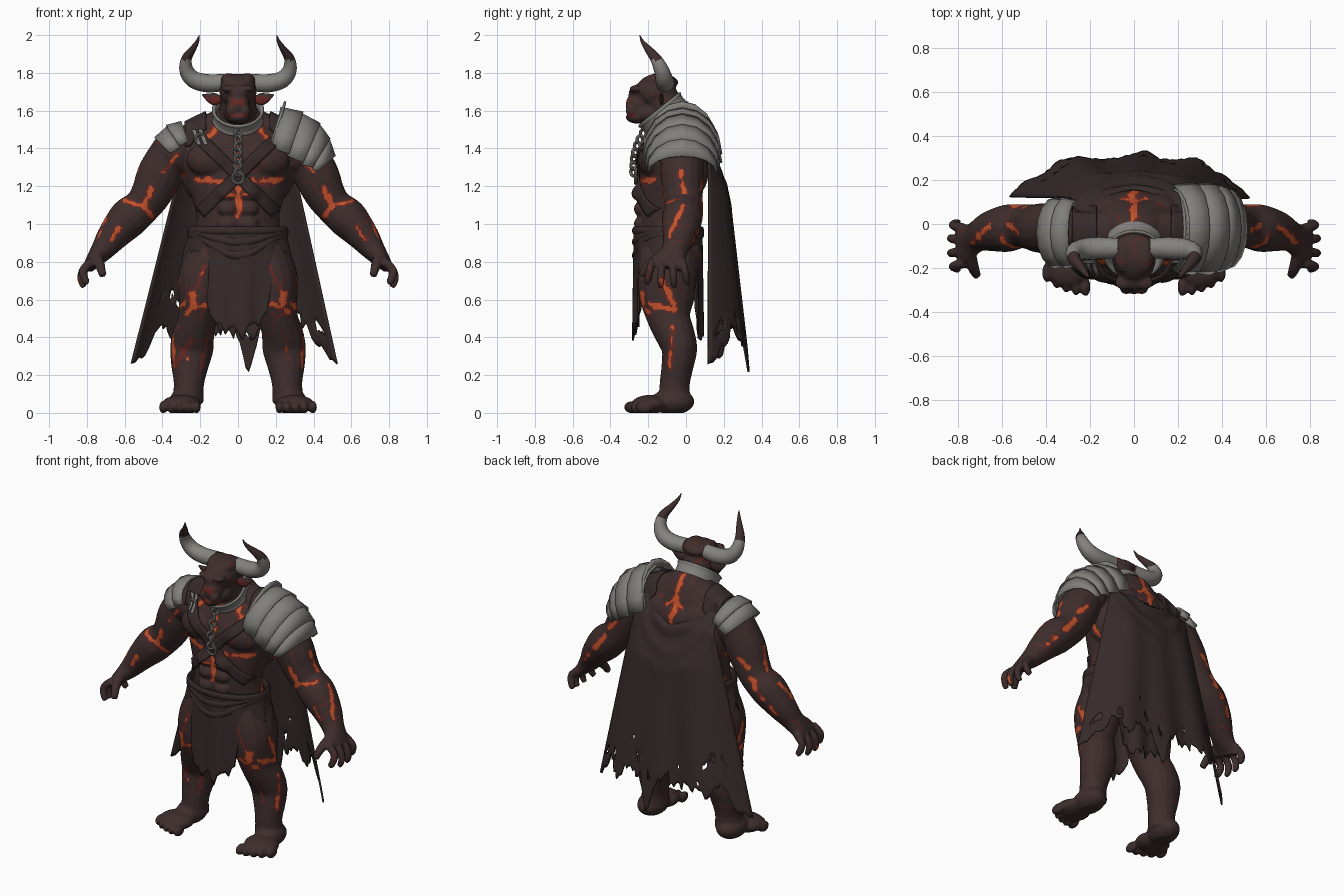
import bpy, bmesh, math, random
from math import sin, cos, pi, radians
from mathutils import Vector, Matrix, noise
from mathutils.bvhtree import BVHTree

random.seed(4)
cube = bpy.data.objects.get("Cube")
if cube:
    bpy.data.objects.remove(cube, do_unlink=True)


def material(name, color):
    mat = bpy.data.materials.new(name)
    mat.use_nodes = True
    mat.diffuse_color = (*color, 1)
    for node in mat.node_tree.nodes:
        if node.type == 'BSDF_PRINCIPLED':
            node.inputs["Base Color"].default_value = (*color, 1)
    return mat


skin = material("dark_skin", (.048, .027, .026))
ember = material("ember_orange", (.55, .085, .024))
scorch = material("scorched_red", (.13, .021, .017))
cloth = material("dark_cloth", (.038, .024, .024))
leather = material("dark_leather", (.036, .022, .022))
metal = material("grey_metal", (.22, .213, .197))
horn_grey = material("grey_horn", (.235, .226, .208))


def finish(name, bm, mats, thickness=0, angle=40):
    bmesh.ops.recalc_face_normals(bm, faces=bm.faces)
    mesh = bpy.data.meshes.new(name)
    bm.to_mesh(mesh)
    bm.free()
    obj = bpy.data.objects.new(name, mesh)
    bpy.context.collection.objects.link(obj)
    for mat in mats:
        mesh.materials.append(mat)
    smooth(obj, angle)
    if thickness:
        mod = obj.modifiers.new("thickness", 'SOLIDIFY')
        mod.thickness, mod.offset = thickness, 0
    return obj


def smooth(obj, angle):
    bpy.ops.object.select_all(action='DESELECT')
    obj.select_set(True)
    bpy.context.view_layer.objects.active = obj
    bpy.ops.object.shade_smooth_by_angle(angle=radians(angle))


def spline(points, steps=4):
    pts = [Vector(p) for p in points]
    pts = [pts[0]] + pts + [pts[-1]]
    out = []
    for a, b, c, d in zip(pts, pts[1:], pts[2:], pts[3:]):
        for k in range(steps):
            t = k / steps
            out.append((b * 2 + (c - a) * t + (a * 2 - b * 5 + c * 4 - d) * t ** 2
                        + (b * 3 - a - c * 3 + d) * t ** 3) / 2)
    return out + [pts[-1]]


def loft(bm, points, flip=1, n=16):
    """Elliptical tube through (x, y, z, side radius, depth radius)."""
    path = spline(points)
    mid = [Vector(p[:3]) for p in path]
    rings = []
    for i, p in enumerate(path):
        t = mid[min(i + 1, len(mid) - 1)] - mid[max(i - 1, 0)]
        side = t.cross(Vector((0, 1, 0))).normalized()
        deep = side.cross(t).normalized()
        ring = []
        for k in range(n):
            a = k * 2 * pi / n
            co = mid[i] + side * p[3] * cos(a) + deep * p[4] * sin(a)
            ring.append(bm.verts.new((co.x * flip, co.y, co.z)))
        rings.append(ring)
    for r, s in zip(rings, rings[1:]):
        for k in range(n):
            bm.faces.new((r[k], r[k - 1], s[k - 1], s[k]))
    bm.faces.new(rings[0])
    bm.faces.new(rings[-1])


def blob(bm, center, radii):
    bmesh.ops.create_uvsphere(bm, u_segments=18, v_segments=12, radius=1,
                              matrix=Matrix.Translation(center) @ Matrix.Diagonal((*radii, 1)))


def sheet(bm, fn, nu, nv, keep=lambda u, v: True):
    """Grid surface from fn(u, v) with u and v running 0 to 1."""
    grid = [[bm.verts.new(fn(i / nu, j / nv)) for j in range(nv + 1)] for i in range(nu + 1)]
    for i in range(nu):
        for j in range(nv):
            if keep(i / nu, j / nv):
                bm.faces.new((grid[i][j], grid[i + 1][j], grid[i + 1][j + 1], grid[i][j + 1]))
    bmesh.ops.remove_doubles(bm, verts=bm.verts, dist=.0001)


# Body: overlapping muscle forms fused into one skin
bm = bmesh.new()
loft(bm, [(0, -.09, .76, .2, .13), (0, -.09, .92, .23, .155), (0, -.1, 1.05, .22, .155),
          (0, -.08, 1.2, .265, .17), (0, -.06, 1.33, .3, .185), (0, -.04, 1.45, .27, .165),
          (0, -.04, 1.55, .16, .12), (0, -.07, 1.6, .1, .08)], n=28)
loft(bm, [(0, -.05, 1.48, .11, .11), (0, -.1, 1.6, .1, .1), (0, -.15, 1.7, .09, .09)])
blob(bm, (0, .02, 1.37), (.2, .135, .15))
# Head: skull, flat crown, brow, snout and jaw
for center, radii in [((0, -.16, 1.7), (.1, .11, .09)), ((0, -.14, 1.75), (.092, .1, .045)),
                      ((0, -.255, 1.63), (.062, .065, .07)), ((0, -.2, 1.585), (.078, .09, .055)),
                      ((0, -.25, 1.565), (.062, .07, .035)), ((0, -.245, 1.69), (.055, .06, .05))]:
    blob(bm, center, radii)
for m in (1, -1):
    loft(bm, [(.34, -.02, 1.41, .105, .11), (.41, -.02, 1.27, .12, .115), (.46, -.015, 1.16, .108, .105),
              (.51, -.01, 1.09, .098, .1), (.58, -.02, 1.03, .106, .108), (.66, -.035, .94, .085, .09),
              (.72, -.06, .86, .062, .07), (.77, -.09, .8, .04, .09), (.785, -.1, .77, .03, .095)], m)
    loft(bm, [(.14, -.09, .86, .12, .155), (.185, -.1, .72, .13, .155), (.2, -.1, .6, .115, .145),
              (.215, -.09, .5, .103, .115), (.235, -.06, .42, .11, .105), (.245, -.035, .34, .115, .095),
              (.255, -.045, .25, .1, .085), (.26, -.06, .15, .08, .08), (.265, -.06, .06, .085, .085)], m)
    loft(bm, [(.05, -.04, 1.57, .06, .08), (.18, -.03, 1.51, .06, .09), (.32, -.03, 1.44, .06, .09)], m)
    # Fingers and thumb
    for k in range(4):
        y = -.18 + k * .054
        fan = (k - 1.5) * .018
        short = .02 if k in (0, 3) else 0
        loft(bm, [(.775, y, .8, .026, .023), (.82, y + fan * .4, .755, .024, .021),
                  (.83 - short, y + fan * .8, .705, .022, .02),
                  (.815 - short, y + fan, .665 + short, .016, .016)], m, 8)
    loft(bm, [(.75, -.13, .83, .032, .032), (.73, -.2, .78, .027, .027), (.715, -.235, .725, .02, .02)], m, 8)
    for center, radii in [((.33, -.03, 1.38), (.115, .125, .125)), ((.13, -.17, 1.34), (.145, .085, .1)),
                          ((.2, -.01, 1.27), (.1, .13, .15)), ((.1, .03, 1.38), (.13, .11, .13)),
                          ((.1, 0, .83), (.12, .09, .1)), ((.19, -.15, .67), (.1, .1, .15)),
                          ((.22, -.15, .52), (.07, .06, .055)), ((.28, -.07, .06), (.085, .115, .07)),
                          ((.3, -.19, .045), (.105, .1, .05)), ((.045, -.265, 1.715), (.042, .035, .02)),
                          ((.05, -.14, 1.757), (.042, .085, .042)), ((.035, -.285, 1.6), (.032, .035, .035))]:
        blob(bm, (center[0] * m, *center[1:]), radii)
    for z in (1.0, 1.08, 1.16):
        blob(bm, (.055 * m, -.24, z), (.053, .036, .04))
    for k in range(5):
        blob(bm, ((.22 + k * .044) * m, -.285 + k * k * .004, .03), (.022, .045, .033))
body = finish("body", bm, [])
fuse = body.modifiers.new("fuse", 'REMESH')
fuse.mode, fuse.voxel_size = 'VOXEL', .0085
soft = body.modifiers.new("soften", 'SMOOTH')
soft.factor, soft.iterations = .5, 3
baked = bpy.data.meshes.new_from_object(body.evaluated_get(bpy.context.evaluated_depsgraph_get()))
body.modifiers.clear()
body.data = baked
for v in baked.vertices:
    v.co.z = max(0, v.co.z)
baked.materials.clear()
for mat in (skin, ember, scorch):
    baked.materials.append(mat)

# Glowing cracks: strips (start, end, half width) on front, outer and back skin
front = [(.08, 1.225, .23, 1.235, .011), (0, 1.17, 0, 1.05, .014), (0, 1.15, .09, 1.16, .007),
         (0, 1.26, 0, 1.2, .026), (0, 1.5, 0, 1.28, .008), (.1, 1.53, .15, 1.46, .01),
         (.46, 1.18, .5, 1.1, .013), (.49, 1.1, .6, 1.12, .007), (.5, 1.1, .46, 1.04, .01),
         (.63, .98, .67, .92, .007), (.17, .78, .24, .62, .001), (.245, .62, .235, .56, .018),
         (.235, .56, .17, .57, .009), (.235, .56, .28, .52, .011), (.24, .42, .27, .28, -.004),
         (.32, 1.36, .4, 1.28, .003), (.12, .68, .2, .5, -.004), (.06, 1.33, .2, 1.4, -.004)]
outer = [(-.03, 1.28, 0, 1.14, .01), (0, 1.13, -.1, .92, .009), (-.13, .7, -.07, .58, .01),
         (-.2, .58, -.07, .55, .011), (-.07, .46, -.09, .24, .005)]
back = [(0, 1.62, 0, 1.34, .018), (0, 1.5, .05, 1.47, .008), (.52, 1.12, .6, 1.02, .012),
        (.44, 1.24, .5, 1.18, .008), (.64, .97, .68, .92, .007)]


def crack(u, z, strips):
    best = 1
    for ux, uz, vx, vz, w in strips:
        a, d, p = Vector((ux, uz)), Vector((vx - ux, vz - uz)), Vector((u, z))
        t = min(1, max(0, (p - a).dot(d) / d.length_squared))
        best = min(best, (p - a - d * t).length - w)
    return best


for face in baked.polygons:
    c, nrm = face.center, face.normal
    gap = 1
    if abs(nrm.x) > .7 and abs(c.x) > .15:
        if nrm.x * c.x > 0:
            gap = crack(c.y, c.z, outer)
    elif nrm.y < -.1:
        gap = crack(abs(c.x), c.z, front)
    elif nrm.y > .05 or c.z > 1.5:
        gap = crack(abs(c.x), c.z, back)
    gap += noise.noise(c * 28) * .018
    # Faint scorched veins scattered between the cracks
    vein = abs(noise.noise(c * 9)) < .035 and noise.noise(c * 5 + Vector((7, 3, 1))) > .16 and c.z > .2
    face.material_index = 1 if gap < 0 else 2 if gap < .009 or vein else 0
    if c.y < -.27 and (abs(c.z - 1.645) < .012 + abs(c.x) * .3 and abs(c.x) < .04 or abs(c.z - 1.575) < .009):
        face.material_index = 2
smooth(body, 60)
tree = BVHTree.FromPolygons([v.co for v in baked.vertices], [f.vertices[:] for f in baked.polygons])


def on_front(x, z, lift=.008):
    hit = tree.ray_cast(Vector((x, -2, z)), Vector((0, 1, 0)))[0]
    return Vector((x, (hit.y if hit else -.12) - lift, z))


def on_top(x, y, lift=.012):
    hit = tree.ray_cast(Vector((x, y, 3)), Vector((0, 0, -1)))[0]
    return Vector((x, y, max(hit.z if hit else 0, 1.4) + lift))


# Horns, ears and eyes
for m, side in ((1, "left"), (-1, "right")):
    bm = bmesh.new()
    loft(bm, [(.07, -.11, 1.75, .045, .045), (.16, -.11, 1.745, .048, .05), (.235, -.115, 1.765, .045, .047),
              (.273, -.13, 1.815, .038, .04), (.272, -.16, 1.875, .028, .03), (.24, -.2, 1.925, .018, .02),
              (.216, -.23, 1.965, .01, .01), (.205, -.245, 2, .002, .002)], m)
    for f in bm.faces:
        f.material_index = int(f.calc_center_median().z > 1.87)
    finish(side + "_horn", bm, [horn_grey, skin])
    bm = bmesh.new()
    loft(bm, [(.08, -.13, 1.66, .015, .012), (.13, -.13, 1.662, .032, .012), (.19, -.13, 1.685, .003, .003)], m, 12)
    for f in bm.faces:
        c = f.calc_center_median()
        f.material_index = int(c.y < -.133 and c.z < 1.672)
    finish(side + "_ear", bm, [skin, scorch])
    bm = bmesh.new()
    blob(bm, on_front(.04 * m, 1.69, 0), (.01, .005, .005))
    finish(side + "_eye", bm, [ember])

# Crossed chest straps and shoulder wraps
for m, side in ((1, "left"), (-1, "right")):
    bm = bmesh.new()
    sheet(bm, lambda u, v: on_front(m * (.22 - .42 * u) + m * (v - .5) * .045,
                                    1.47 - .41 * u - (v - .5) * .045), 30, 4)
    finish(side + "_chest_strap", bm, [leather], .012)
    bm = bmesh.new()
    sheet(bm, lambda u, v: on_top(m * (.17 + .11 * u), -.14 + .22 * v), 8, 14)
    finish(side + "_shoulder_wrap", bm, [cloth], .012)

# Clasp plates on the right shoulder
for k in range(2):
    bm = bmesh.new()
    sheet(bm, lambda u, v: on_front(-.245 + k * .035 + u * .02 + v * .03, 1.5 - v * .08, .016), 2, 6)
    finish("shoulder_clasp", bm, [metal], .01)


# Cape: scooped at the back, spreading and folding towards a torn hem
def cape_point(u, v):
    s = u * 2 - 1
    top = 1.37 + .18 * min(1, abs(s) / .75) ** 2
    z = top + (hem[round(u * 72)] - top) * v
    depth = .2 + (1.4 - z) * .105 - .23 * min(.21, max(0, z - 1.15))
    folds = .011 * sin(s * 11 + 1) * v + .01 * sin(z * 48 - s * s * 14) * max(0, 1 - v * 3)
    y = depth - (depth - .12) * abs(s) ** 4.2 + folds * (1 - s * s * .5) - max(0, z - 1.37) * .75
    return Vector((s * (.26 + (1.47 - min(z, 1.47)) * .235) - .02 * v, y, z))


hem = []
for i in range(73):
    s = i / 36 - 1
    hem.append(.43 - .15 * abs(s) ** 8 + .08 * noise.noise((s * 6, 1, 2)) + random.uniform(-.035, .035)
               - .2 * math.exp(-((s - .14) / .08) ** 2))
bm = bmesh.new()
sheet(bm, cape_point, 72, 44,
      lambda u, v: not (.78 < v < .96 and noise.noise((u * 22, v * 14, 5)) > .4))
finish("cape", bm, [cloth], .01, 60)

# Loincloth with long front and back flaps
bm = bmesh.new()
ragged = [random.uniform(-.05, .05) for i in range(81)]


def skirt_point(u, v):
    a = u * 2 * pi
    k = min(1, max(0, (abs(sin(a)) - .4) / .3))
    low = .43 + .4 * k * k * (3 - 2 * k) + ragged[round(u * 80) % 80]
    z = .97 + (low - .97) * v
    wide = .25 + .045 * min(1, (.97 - z) / .2) + .008 * sin(a * 11) * v
    return Vector((wide * sin(a), -.095 - (.178 + .01 * sin(a * 13) * v) * cos(a), z))


sheet(bm, skirt_point, 80, 20)
finish("loincloth", bm, [cloth], .01, 60)

# Twisted waist cloth hanging in swags over the front
for drop in (.0, .05, .11):
    bm = bmesh.new()
    sheet(bm, lambda u, v: Vector(((.253 + .014 * cos(v * 2 * pi)) * sin(u * 2 * pi),
                                   -.095 - (.177 + .014 * cos(v * 2 * pi)) * cos(u * 2 * pi),
                                   .965 - drop * .2 - drop * max(0, cos(u * 2 * pi)) ** 4
                                   + .022 * sin(v * 2 * pi))), 48, 10)
    finish("waist_swag", bm, [cloth])

# Neck collar with raised rims, tilted forward
tilt = Matrix.Translation((0, -.12, 1.58)) @ Matrix.Rotation(radians(39), 4, 'X')
bm = bmesh.new()
sheet(bm, lambda u, v: tilt @ Vector(((.123 + .01 * abs(v * 2 - 1) ** 4) * sin(u * 2 * pi),
                                      (.13 + .01 * abs(v * 2 - 1) ** 4) * cos(u * 2 * pi),
                                      (v - .5) * .07)), 40, 8)
finish("neck_collar", bm, [metal], .014)


# Chain, pendant ring and strap buckles
def ring(name, center, radius, wire, turn):
    place = Matrix.Translation(center) @ Matrix.Rotation(turn, 4, 'Z')
    b = bmesh.new()
    sheet(b, lambda u, v: place @ Vector(((radius + wire * cos(v * 2 * pi)) * cos(u * 2 * pi),
                                          wire * sin(v * 2 * pi),
                                          (radius + wire * cos(v * 2 * pi)) * sin(u * 2 * pi))), 16, 8)
    finish(name, b, [metal])


for k in range(7):
    ring("chain_link", on_front(0, 1.48 - k * .034, .03), .021, .009, pi / 4 + pi / 2 * (k % 2))
ring("pendant_ring", on_front(0, 1.245, .02), .03, .008, 0)
for m in (1, -1):
    ring("strap_buckle", on_front(m * .2, 1.45, .015), .026, .008, 0)


# Pauldrons: overlapping arched plates from ridge points to lower edge points
def pauldron(name, ridge, edge, flip, mid, half):
    b = bmesh.new()
    for i in range(len(ridge) - 1):
        def plate(u, v):
            a, t = (u - .5) * pi, v * 1.15 - .15
            p = Vector(ridge[i]).lerp(Vector(ridge[i + 1]), t)
            q = Vector(edge[i]).lerp(Vector(edge[i + 1]), t)
            p += (q - p) * (1 - cos(a))
            wide = half * (1 - .07 * max(0, i + t - 2)) + .012 * v
            return Vector((p.x * flip, mid + wide * sin(a), p.y + .014 * v))
        sheet(b, plate, 8, 2)
    return finish(name, b, [metal], .012, 30)


pauldron("left_pauldron", [(.24, 1.61), (.345, 1.575), (.435, 1.515), (.485, 1.435), (.512, 1.345)],
         [(.19, 1.4), (.27, 1.355), (.345, 1.31), (.395, 1.285), (.425, 1.265)], 1, -.02, .195)
pauldron("left_pauldron_flange", [(.24, 1.6), (.25, 1.635)], [(.19, 1.41), (.175, 1.42)], 1, -.02, .17)
pauldron("right_pauldron", [(.31, 1.535), (.38, 1.505), (.44, 1.44)],
         [(.27, 1.43), (.31, 1.4), (.36, 1.36)], -1, -.04, .145)
